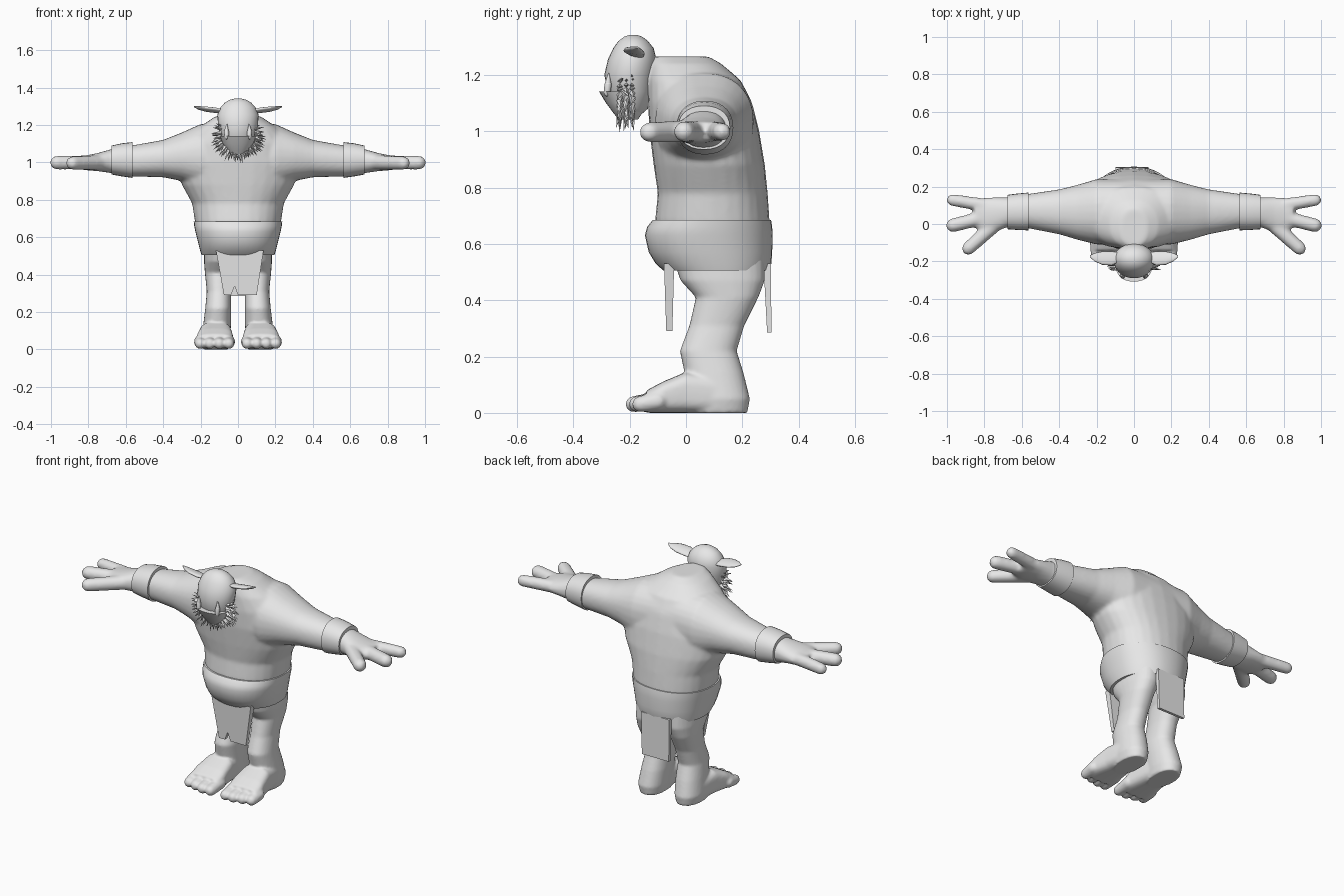
import bpy, bmesh, math, random
from mathutils import Vector, Matrix

random.seed(4)
if "Cube" in bpy.data.objects:
    bpy.data.objects.remove(bpy.data.objects["Cube"])

grey = bpy.data.materials.new("plain grey")
grey.use_nodes = True
grey.diffuse_color = (0.8, 0.8, 0.8, 1)
grey.node_tree.nodes["Principled BSDF"].inputs["Base Color"].default_value = (0.8, 0.8, 0.8, 1)


def skin_rings(bm, rings):
    """Close a stack of equal vertex rings into a solid."""
    n = len(rings[0])
    for low, high in zip(rings, rings[1:]):
        for i in range(n):
            j = (i + 1) % n
            bm.faces.new((low[i], low[j], high[j], high[i]))
    bm.faces.new(rings[0])
    bm.faces.new(rings[-1])


def loft(bm, axis, sections, side=1, power=0.9, n=28):
    """Skin rounded sections (position, a0, a1, b0, b1) along an axis; side=-1 mirrors x."""
    rings = []
    for t, a0, a1, b0, b1 in sections:
        ring = []
        for i in range(n):
            ang = math.tau * i / n
            c, s = math.cos(ang), math.sin(ang)
            a = (a0 + a1) / 2 + (a1 - a0) / 2 * math.copysign(abs(c) ** power, c)
            b = (b0 + b1) / 2 + (b1 - b0) / 2 * math.copysign(abs(s) ** power, s)
            x, y, z = {"X": (t, a, b), "Y": (a, t, b), "Z": (a, b, t)}[axis]
            ring.append(bm.verts.new((x * side, y, z)))
        rings.append(ring)
    skin_rings(bm, rings)
    return [v for r in rings for v in r]


def capsule(bm, p, q, r0, r1, side=1, n=16):
    """Rounded limb between two points, turned around the line joining them."""
    start, end = (Vector((c[0] * side, c[1], c[2])) for c in (p, q))
    turn = (end - start).to_track_quat("Z", "Y")
    rings = []
    for centre, radius, angles in ((start, r0, (-80, -55, -28, 0)), (end, r1, (0, 28, 55, 80))):
        for deg in angles:
            phi = math.radians(deg)
            rings.append([bm.verts.new(centre + turn @ Vector((
                radius * math.cos(phi) * math.cos(math.tau * i / n),
                radius * math.cos(phi) * math.sin(math.tau * i / n),
                radius * math.sin(phi)))) for i in range(n)])
    skin_rings(bm, rings)


def finish(bm, name, voxel=None, angle=40):
    """Make the object; with a voxel size, blend its pieces into one skin."""
    bmesh.ops.recalc_face_normals(bm, faces=bm.faces)
    mesh = bpy.data.meshes.new(name)
    bm.to_mesh(mesh)
    bm.free()
    mesh.materials.append(grey)
    ob = bpy.data.objects.new(name, mesh)
    bpy.context.collection.objects.link(ob)
    if voxel:
        blend = ob.modifiers.new("blend", "REMESH")
        blend.mode = "VOXEL"
        blend.voxel_size = voxel
        blend.use_smooth_shade = True
        soft = ob.modifiers.new("soften", "SMOOTH")
        soft.factor = 0.5
        soft.iterations = 6
    else:
        bpy.ops.object.select_all(action="DESELECT")
        ob.select_set(True)
        bpy.context.view_layer.objects.active = ob
        bpy.ops.object.shade_smooth_by_angle(angle=math.radians(angle))


def waist(rows):
    """Sections centred on x from rows of (height, half width, front, back)."""
    return [(z, -w, w, y0, y1) for z, w, y0, y1 in rows]


# Hunched torso, arms and three-fingered hands
bm = bmesh.new()
loft(bm, "Z", waist([
    (0.53, 0.19, -0.06, 0.28), (0.68, 0.23, -0.11, 0.297), (0.78, 0.245, -0.1, 0.29),
    (0.88, 0.3, -0.115, 0.28), (1.0, 0.33, -0.13, 0.26), (1.1, 0.3, -0.135, 0.235),
    (1.18, 0.22, -0.135, 0.195), (1.24, 0.13, -0.13, 0.125), (1.265, 0.07, -0.12, 0.08)]))
capsule(bm, (0, 0.02, 1.17), (0, -0.12, 1.19), 0.09, 0.07)
for side in (1, -1):
    loft(bm, "X", [
        (0, -0.1, 0.24, 0.85, 1.22), (0.2, -0.11, 0.24, 0.86, 1.205), (0.3, -0.085, 0.21, 0.9, 1.16),
        (0.4, -0.055, 0.185, 0.92, 1.12), (0.57, -0.022, 0.16, 0.925, 1.09),
        (0.68, -0.018, 0.142, 0.943, 1.07), (0.75, -0.045, 0.142, 0.953, 1.05),
        (0.8, -0.055, 0.14, 0.957, 1.04), (0.85, -0.02, 0.135, 0.963, 1.033)], side)
    capsule(bm, (0.8, 0.1, 1.0), (0.97, 0.128, 0.998), 0.036, 0.032, side)
    capsule(bm, (0.8, 0.035, 1.0), (0.968, -0.007, 0.998), 0.038, 0.037, side)
    capsule(bm, (0.74, 0.0, 1.0), (0.885, -0.13, 0.996), 0.04, 0.036, side)
finish(bm, "torso_and_arms", 0.01)

# Wrist cuffs
for side, label in ((1, "left"), (-1, "right")):
    bm = bmesh.new()
    loft(bm, "X", [(0.565, -0.034, 0.168, 0.917, 1.108), (0.62, -0.032, 0.163, 0.925, 1.102),
                   (0.675, -0.028, 0.156, 0.935, 1.09)], side)
    finish(bm, label + "_cuff")

# Broad belt sagging over the belly
bm = bmesh.new()
loft(bm, "Z", waist([
    (0.505, 0.195, -0.08, 0.295), (0.53, 0.203, -0.108, 0.303), (0.57, 0.213, -0.132, 0.306),
    (0.63, 0.228, -0.146, 0.307), (0.66, 0.234, -0.138, 0.306), (0.685, 0.237, -0.118, 0.302)]), n=40)
finish(bm, "belt")

# Bent legs with flat four-toed feet
bm = bmesh.new()
for side in (1, -1):
    loft(bm, "Z", [
        (0.56, -0.01, 0.18, -0.05, 0.28), (0.47, 0.005, 0.182, -0.02, 0.28),
        (0.41, 0.03, 0.177, 0.035, 0.257), (0.31, 0.037, 0.167, 0.012, 0.207),
        (0.22, 0.037, 0.175, -0.022, 0.18), (0.14, 0.037, 0.185, -0.005, 0.205),
        (0.05, 0.042, 0.195, 0.0, 0.227), (0, 0.05, 0.185, 0.0, 0.218)], side)
    loft(bm, "Y", [
        (0.12, 0.05, 0.19, 0, 0.13), (0, 0.035, 0.205, 0, 0.145),
        (-0.08, 0.026, 0.22, 0, 0.112), (-0.14, 0.028, 0.222, 0, 0.08)], side, 0.6)
    for i in range(4):
        x = 0.049 + 0.051 * i
        tip = -0.186 + 0.012 * max(0, i - 1)
        capsule(bm, (x, -0.1, 0.042), (x, tip, 0.031), 0.034, 0.029, side)
finish(bm, "legs_and_feet", 0.007)


# Hanging cloth flaps
def flap(name, outline, y_top, y_low, thick):
    bm = bmesh.new()
    top = max(z for x, z in outline)
    low = min(z for x, z in outline)
    layers = []
    for depth in (0, thick):
        layer = []
        for x, z in outline:
            up = (z - low) / (top - low)
            y = y_low + (y_top - y_low) * up + depth * (0.6 + 0.4 * up)
            layer.append(bm.verts.new((x, y, z)))
        layers.append(layer)
    skin_rings(bm, layers)
    finish(bm, name)


flap("front_loincloth", [(-0.118, 0.53), (0.137, 0.53), (0.1, 0.29), (0.0, 0.29),
                         (-0.018, 0.338), (-0.037, 0.29), (-0.075, 0.29)], -0.078, -0.07, 0.036)
flap("back_loincloth", [(-0.1, 0.53), (0.08, 0.53), (0.075, 0.285), (-0.1, 0.285)], 0.275, 0.288, 0.026)

# Egg-shaped head
bm = bmesh.new()
loft(bm, "Z", waist([
    (1.045, 0.035, -0.235, -0.175), (1.08, 0.07, -0.255, -0.135), (1.14, 0.095, -0.278, -0.12),
    (1.2, 0.107, -0.29, -0.111), (1.255, 0.11, -0.277, -0.105), (1.295, 0.093, -0.258, -0.115),
    (1.32, 0.07, -0.24, -0.135), (1.335, 0.043, -0.22, -0.155), (1.342, 0.015, -0.2, -0.175)]), power=1)
finish(bm, "head", angle=60)

# Jutting lower jaw with a flat lip
bm = bmesh.new()
loft(bm, "Z", waist([
    (1.042, 0.04, -0.24, -0.17), (1.065, 0.062, -0.258, -0.155), (1.1, 0.082, -0.284, -0.145),
    (1.14, 0.097, -0.308, -0.14)]))
finish(bm, "jaw")

# Tusks and leaf-shaped ears
for side, label in ((1, "left"), (-1, "right")):
    bm = bmesh.new()
    capsule(bm, (0.06, -0.28, 1.135), (0.062, -0.277, 1.165), 0.012, 0.013, side)
    capsule(bm, (0.062, -0.277, 1.165), (0.06, -0.274, 1.203), 0.013, 0.003, side)
    finish(bm, label + "_tusk", angle=60)
    bm = bmesh.new()
    ear = loft(bm, "X", [
        (0.075, -0.2, -0.15, 1.262, 1.284), (0.12, -0.222, -0.147, 1.266, 1.291),
        (0.17, -0.218, -0.147, 1.273, 1.297), (0.21, -0.2, -0.155, 1.284, 1.301),
        (0.236, -0.178, -0.168, 1.298, 1.303)], side, 1, 16)
    for v in ear:
        v.co.z -= 0.22 * (v.co.y + 0.185)
    finish(bm, label + "_ear", angle=60)

# Spiky beard around the jawline
bm = bmesh.new()
for row in range(3):
    for i in range(27):
        a = math.radians(-130 + 10 * i + random.uniform(-4, 4))
        root = Vector((0.096 * math.sin(a), -0.235 + 0.022 * row, 1.135 - 0.08 * math.cos(a)))
        aim = Vector((math.sin(a), random.uniform(-0.35, 0.25), -math.cos(a) - 0.35)).normalized()
        size = random.uniform(0.04, 0.068)
        turn = aim.to_track_quat("Z", "Y").to_matrix().to_4x4()
        bmesh.ops.create_cone(bm, cap_ends=True, segments=4, radius1=0.011, radius2=0, depth=size,
                              matrix=Matrix.Translation(root + aim * size * 0.42) @ turn)
finish(bm, "beard", angle=20)
